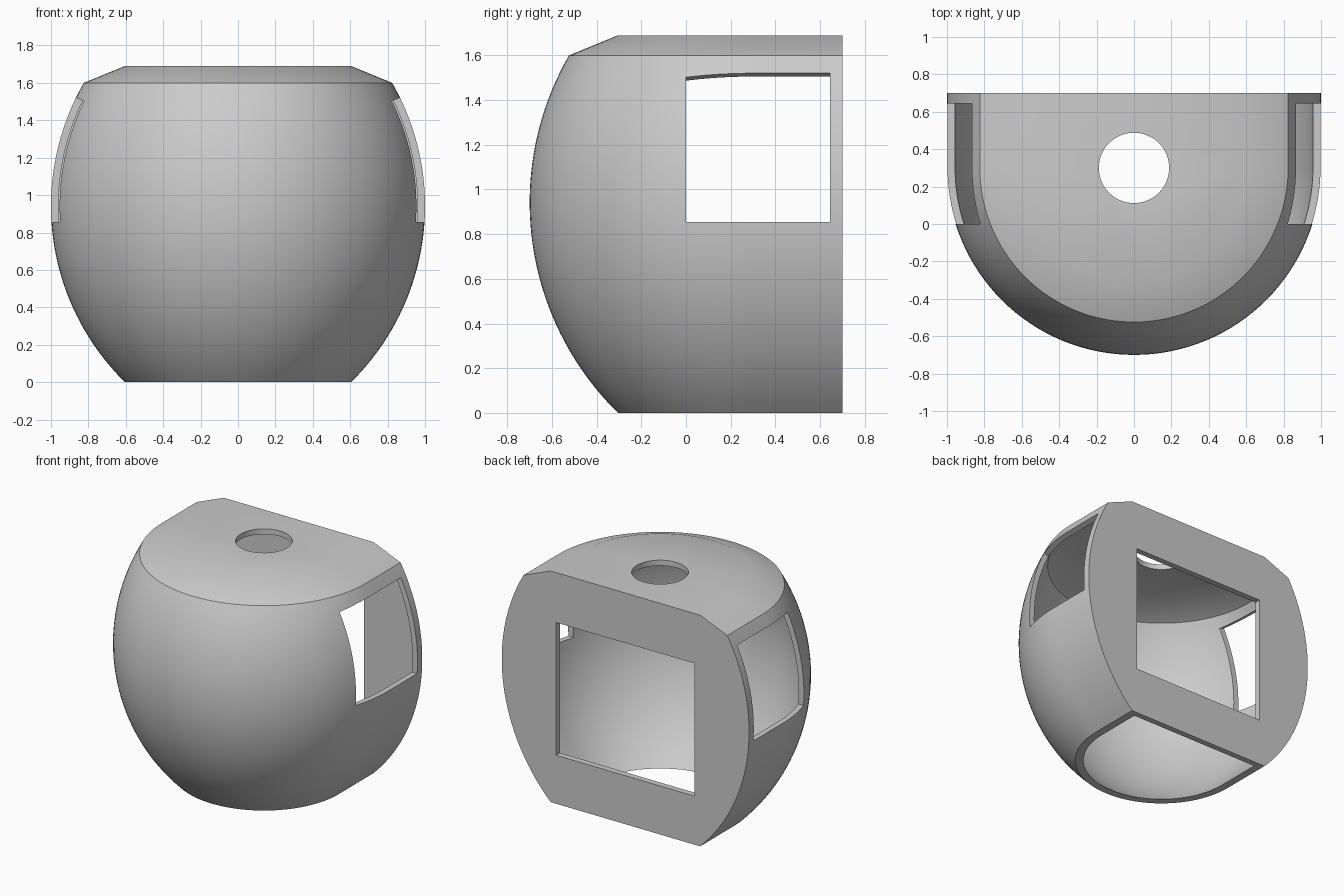
import bpy, bmesh, math
from mathutils import Vector

cube = bpy.data.objects.get("Cube")
if cube:
    bpy.data.objects.remove(cube, do_unlink=True)

AXIS_Y = 0.3       # centre of the rounded front
BACK_Y = 0.7
WALL = 0.04
BULGE_R, BULGE_Z = 1.32, 0.942   # side profile arc


def add_object(name, bm):
    bmesh.ops.recalc_face_normals(bm, faces=bm.faces)
    mesh = bpy.data.meshes.new(name)
    bm.to_mesh(mesh)
    bm.free()
    obj = bpy.data.objects.new(name, mesh)
    bpy.context.collection.objects.link(obj)
    return obj


def arc_profile(z0, z1, inset, steps=40):
    """Bulging wall as (radius, height) points."""
    pts = []
    for i in range(steps + 1):
        z = z0 + (z1 - z0) * i / steps
        r = 1 - BULGE_R + math.sqrt((BULGE_R - inset) ** 2 - (z - BULGE_Z) ** 2)
        pts.append((r, z))
    return pts


def rounded_solid(name, profile, back, steps=64):
    """Half-round plan with straight sides, lofted along a profile."""
    bm = bmesh.new()
    rings = []
    for r, z in profile:
        ring = [bm.verts.new((r, back, z))]
        for i in range(steps + 1):
            a = -math.pi * i / steps
            ring.append(bm.verts.new((r * math.cos(a), AXIS_Y + r * math.sin(a), z)))
        ring.append(bm.verts.new((-r, back, z)))
        rings.append(ring)
    for low, high in zip(rings, rings[1:]):
        for i in range(len(low) - 1):
            bm.faces.new((low[i], low[i + 1], high[i + 1], high[i]))
    bm.faces.new(rings[0])
    bm.faces.new(rings[-1])
    bm.faces.new([r[0] for r in rings] + [r[-1] for r in reversed(rings)])
    return add_object(name, bm)


def prism(name, outline, offset):
    """Extrude a planar outline along an offset."""
    bm = bmesh.new()
    face = bm.faces.new([bm.verts.new(p) for p in outline])
    geom = bmesh.ops.extrude_face_region(bm, geom=[face])["geom"]
    verts = [v for v in geom if isinstance(v, bmesh.types.BMVert)]
    bmesh.ops.translate(bm, verts=verts, vec=Vector(offset))
    return add_object(name, bm)


# Outer body and the hollow inside it
shell = rounded_solid("housing_shell", arc_profile(0, 1.6, 0) + [(0.605, 1.69)], BACK_Y)
cutters = [rounded_solid("hollow_cutter",
                         arc_profile(-0.1, 1.567, WALL) + [(0.596, 1.65)],
                         BACK_Y - 0.045)]

# Side windows, with lintels sloping down toward the inside
for side, label in ((1, "left"), (-1, "right")):
    section = [(0.7, 0.855), (1.1, 0.855), (1.1, 1.614), (0.7, 1.454)]
    cutters.append(prism(label + "_window_cutter",
                         [(side * x, 0, z) for x, z in section], (0, 0.645, 0)))

# Rectangular back opening
cutters.append(prism("back_opening_cutter",
                     [(-0.56, 0.6, 0.355), (0.56, 0.6, 0.355),
                      (0.56, 0.6, 1.325), (-0.56, 0.6, 1.325)], (0, 0.2, 0)))

# Round hole in the top
circle = [2 * math.pi * i / 64 for i in range(64)]
cutters.append(prism("top_hole_cutter",
                     [(0.188 * math.cos(a), AXIS_Y + 0.188 * math.sin(a), 1.6)
                      for a in circle], (0, 0, 0.2)))

bpy.ops.object.select_all(action='DESELECT')
bpy.context.view_layer.objects.active = shell
shell.select_set(True)
for cutter in cutters:
    cutter.hide_render = True
    mod = shell.modifiers.new(cutter.name, 'BOOLEAN')
    mod.operation = 'DIFFERENCE'
    mod.solver = 'EXACT'
    mod.object = cutter
    bpy.ops.object.modifier_apply(modifier=mod.name)
    bpy.data.objects.remove(cutter, do_unlink=True)

# Plain grey finish
grey = bpy.data.materials.new("plain_grey")
grey.use_nodes = True
colour = (0.6, 0.6, 0.6, 1)
grey.diffuse_color = colour
grey.node_tree.nodes["Principled BSDF"].inputs["Base Color"].default_value = colour
shell.data.materials.clear()
shell.data.materials.append(grey)

bpy.ops.object.shade_smooth_by_angle(angle=math.radians(30))
